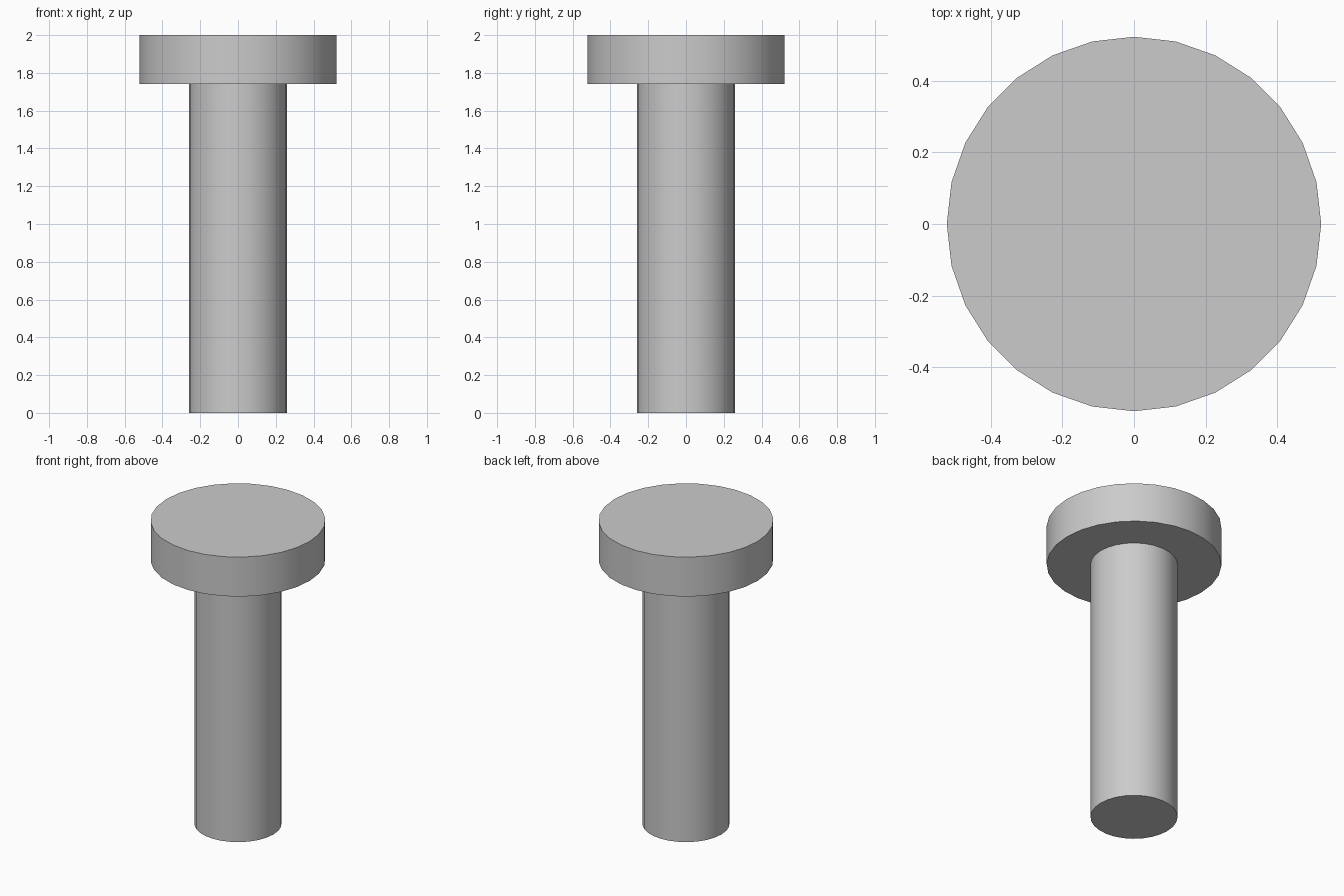
import bpy
import math

cube = bpy.data.objects.get("Cube")
if cube:
    bpy.data.objects.remove(cube, do_unlink=True)

# One plain grey for the whole pin
grey = bpy.data.materials.new("light_grey")
grey.use_nodes = True
colour = (0.6, 0.6, 0.6, 1.0)
grey.diffuse_color = colour
grey.node_tree.nodes["Principled BSDF"].inputs["Base Color"].default_value = colour


def cylinder(name, radius, bottom, top):
    """Upright round part between two heights, smooth sides and flat caps."""
    bpy.ops.mesh.primitive_cylinder_add(
        vertices=28, radius=radius, depth=top - bottom,
        location=(0, 0, (bottom + top) / 2))
    part = bpy.context.object
    part.name = name
    part.data.materials.append(grey)
    bpy.ops.object.shade_smooth_by_angle(angle=math.radians(30))
    return part


HEAD_BASE = 1.74

# Straight shaft and the wide flat head on top of it
cylinder("shaft", 0.26, 0, HEAD_BASE)
cylinder("head", 0.522, HEAD_BASE, 2)
